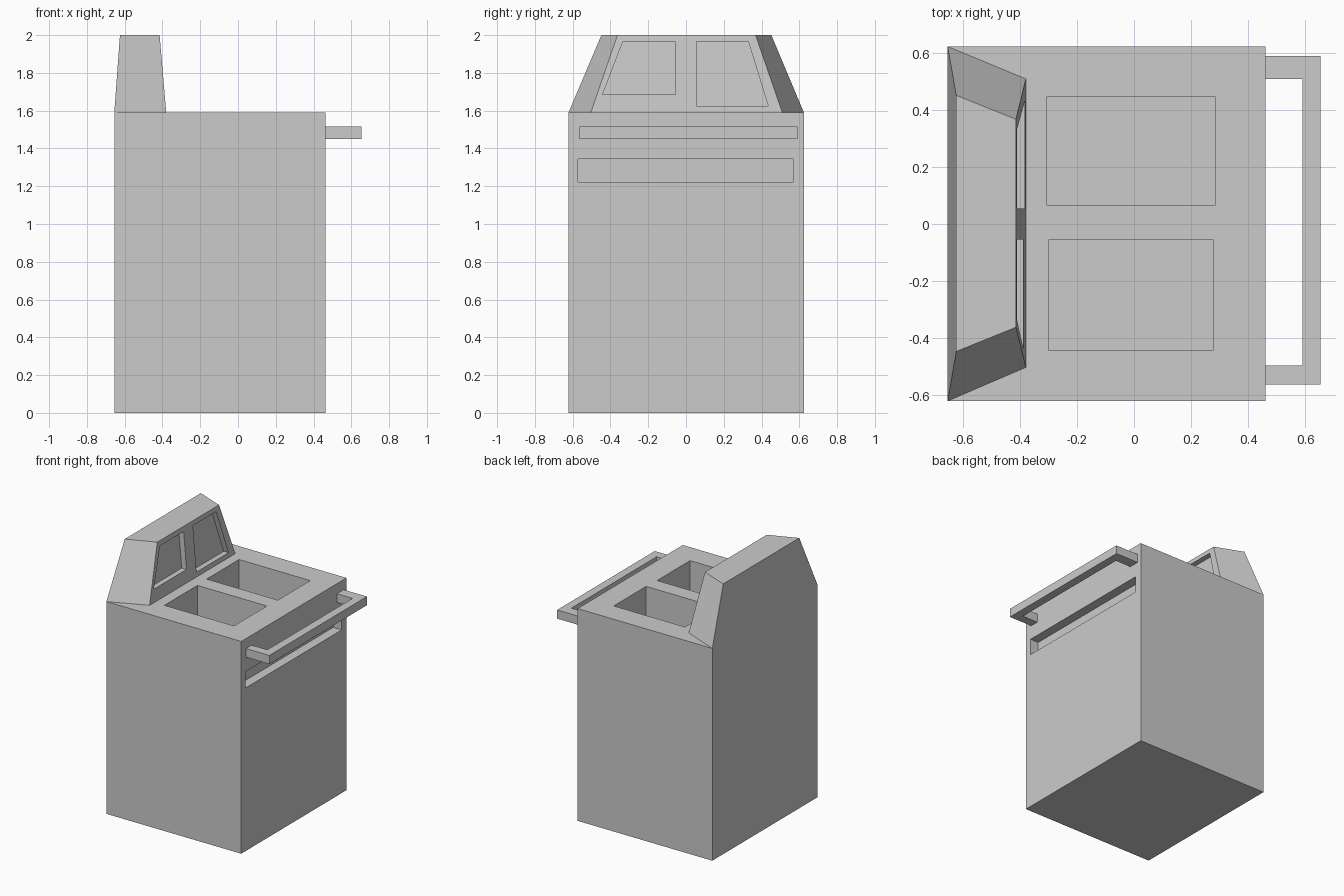
import bpy, bmesh

if "Cube" in bpy.data.objects:
    bpy.data.objects.remove(bpy.data.objects["Cube"])


def loft(name, ring_a, ring_b):
    """Closed solid joining two matching rings of points."""
    bm = bmesh.new()
    a = [bm.verts.new(p) for p in ring_a]
    b = [bm.verts.new(p) for p in ring_b]
    bm.faces.new(a)
    bm.faces.new(b)
    n = len(a)
    for i in range(n):
        j = (i + 1) % n
        bm.faces.new((a[i], a[j], b[j], b[i]))
    bmesh.ops.recalc_face_normals(bm, faces=bm.faces)
    mesh = bpy.data.meshes.new(name)
    bm.to_mesh(mesh)
    bm.free()
    obj = bpy.data.objects.new(name, mesh)
    bpy.context.collection.objects.link(obj)
    return obj


def prism(name, outline, z0, z1):
    return loft(name, [(x, y, z0) for x, y in outline], [(x, y, z1) for x, y in outline])


def box(name, x0, x1, y0, y1, z0, z1):
    return prism(name, [(x0, y0), (x1, y0), (x1, y1), (x0, y1)], z0, z1)


def cut(target, cutter):
    """Subtract the cutter from the target, then discard it."""
    cutter.hide_render = True
    mod = target.modifiers.new("cut", 'BOOLEAN')
    mod.operation = 'DIFFERENCE'
    mod.solver = 'EXACT'
    mod.object = cutter
    bpy.context.view_layer.objects.active = target
    bpy.ops.object.modifier_apply(modifier=mod.name)
    bpy.data.objects.remove(cutter)


DECK, TOP = 1.59, 2.0

# Cabinet with two wells in the deck and a shallow front slot
cabinet = box("cabinet", -0.655, 0.462, -0.622, 0.624, 0, DECK)
wells = [(-0.305, 0.285, 0.065, 0.448), (-0.298, 0.278, -0.445, -0.055)]
for x0, x1, y0, y1 in wells:
    cut(cabinet, box("well_cutter", x0, x1, y0, y1, DECK - 0.35, DECK + 0.1))
cut(cabinet, box("slot_cutter", 0.392, 0.6, -0.572, 0.568, 1.222, 1.345))

# Tapered console standing along the rear edge
console = loft(
    "console",
    [(-0.655, -0.622, DECK), (-0.38, -0.504, DECK), (-0.38, 0.51, DECK), (-0.655, 0.624, DECK)],
    [(-0.625, -0.448, TOP), (-0.415, -0.363, TOP), (-0.415, 0.368, TOP), (-0.625, 0.452, TOP)])

# Recessed screens, following the slope of the console face (y, z outlines)
screens = [
    [(-0.442, 1.685), (-0.055, 1.685), (-0.055, 1.963), (-0.335, 1.963)],
    [(0.055, 1.625), (0.435, 1.625), (0.33, 1.965), (0.055, 1.965)],
]
for outline in screens:
    rings = [[(-0.38 - (z - DECK) * 0.0854 + dx, y, z) for y, z in outline]
             for dx in (-0.04, 0.05)]
    cut(console, loft("screen_cutter", *rings))

# U-shaped push handle
prism("handle",
      [(0.462, -0.565), (0.655, -0.565), (0.655, 0.59), (0.462, 0.59),
       (0.462, 0.51), (0.592, 0.51), (0.592, -0.498), (0.462, -0.498)], 1.45, 1.515)
